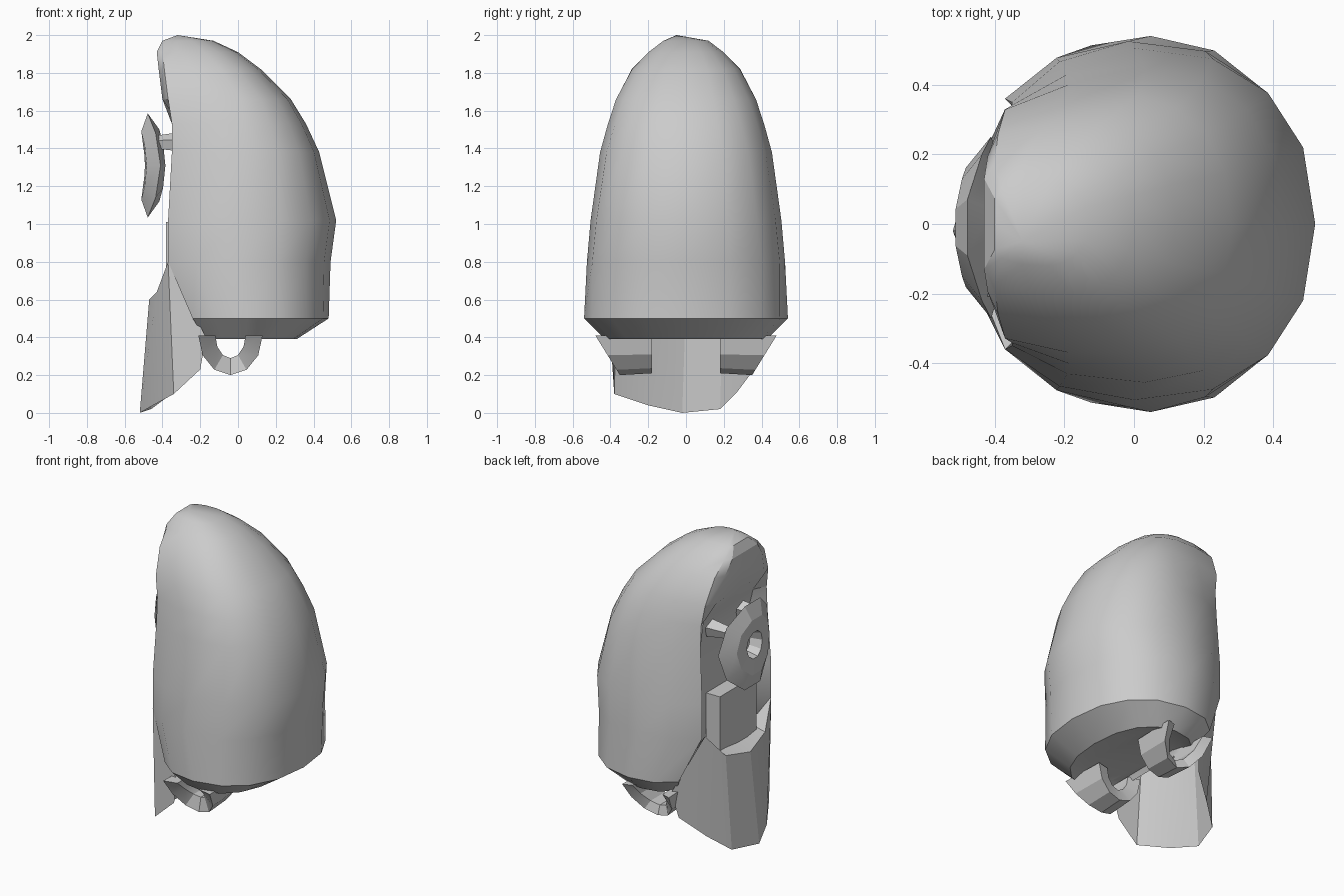
import bpy, bmesh
from math import sin, cos, pi, asin, radians, copysign

default_cube = bpy.data.objects.get("Cube")
if default_cube:
    bpy.data.objects.remove(default_cube, do_unlink=True)

grey = bpy.data.materials.new("plain grey")
grey.use_nodes = True
colour = (0.6, 0.6, 0.6, 1)
grey.diffuse_color = colour
grey.node_tree.nodes["Principled BSDF"].inputs["Base Color"].default_value = colour


def finish(name, bm, angle=32):
    """Turn a bmesh into a shaded, coloured object."""
    bmesh.ops.recalc_face_normals(bm, faces=bm.faces[:])
    mesh = bpy.data.meshes.new(name)
    bm.to_mesh(mesh)
    bm.free()
    mesh.materials.append(grey)
    part = bpy.data.objects.new(name, mesh)
    bpy.context.collection.objects.link(part)
    bpy.ops.object.select_all(action='DESELECT')
    part.select_set(True)
    bpy.context.view_layer.objects.active = part
    bpy.ops.object.shade_smooth_by_angle(angle=radians(angle))
    return part


def bridge(bm, rows, loop=False):
    """Join neighbouring rows of vertices with quads."""
    for low, high in zip(rows, rows[1:]):
        count = len(low)
        for i in range(count if loop else count - 1):
            j = (i + 1) % count
            bm.faces.new((low[i], low[j], high[j], high[i]))


def vertex_row(bm, points):
    return [bm.verts.new(p) for p in points]


def squared(value, power=0.88):
    return copysign(abs(value) ** power, value)


# Hood: stacked rings, each a rounded back joined to a face opening in front
def hood_ring(z, rim_x, middle, back_x, half_width, rim_share, recess):
    end = pi - asin(rim_share)
    front_reach = (middle - rim_x) / -squared(cos(end))
    rim_y = half_width * squared(rim_share)
    steps = 12
    ring = []
    for i in range(steps + 1):
        t = -end + 2 * end * i / steps
        reach = back_x - middle if cos(t) > 0 else front_reach
        ring.append((middle + reach * squared(cos(t)),
                     half_width * squared(sin(t)), z))
    for share in (0.75, 0, -0.75):
        ring.append((rim_x + recess, rim_y * share, z))
    return ring


hood_levels = [  # height, rim x, middle x, back x, half width, rim share, recess
    (0.42, -0.15, 0.00, 0.18, 0.34, 0.75, 0.02),
    (0.39, -0.17, 0.02, 0.31, 0.43, 0.75, 0.02),
    (0.50, -0.24, 0.02, 0.48, 0.54, 0.75, 0.04),
    (0.80, -0.37, 0.02, 0.49, 0.525, 0.65, 0.09),
    (1.02, -0.37, 0.02, 0.52, 0.505, 0.68, 0.09),
    (1.38, -0.35, 0.01, 0.43, 0.455, 0.74, 0.08),
    (1.53, -0.35, -0.02, 0.36, 0.415, 0.80, 0.04),
    (1.66, -0.37, -0.06, 0.28, 0.375, 0.86, -0.03),
    (1.82, -0.39, -0.16, 0.12, 0.29, 0.88, -0.03),
    (1.91, -0.40, -0.22, 0.00, 0.20, 0.85, -0.03),
    (1.97, -0.38, -0.26, -0.13, 0.12, 0.80, -0.02),
]
bm = bmesh.new()
rows = [vertex_row(bm, hood_ring(*level)) for level in hood_levels]
bridge(bm, rows, loop=True)
bm.faces.new(rows[0])
apex = bm.verts.new((-0.32, -0.05, 2.0))
crown = rows[-1]
for i, v in enumerate(crown):
    bm.faces.new((v, crown[(i + 1) % len(crown)], apex))
finish("hood", bm)

# Chin guard: a wrapped plate hanging from the hood, with a ledge on top
bm = bmesh.new()
upper = vertex_row(bm, [
    (-0.17, 0.40, 0.40), (-0.37, 0.33, 0.80), (-0.43, 0.20, 0.64),
    (-0.47, 0, 0.60),
    (-0.43, -0.21, 0.64), (-0.37, -0.36, 0.80), (-0.17, -0.40, 0.40)])
lower = vertex_row(bm, [
    (-0.20, 0.36, 0.23), (-0.34, 0.27, 0.11), (-0.46, 0.18, 0.02),
    (-0.52, -0.02, 0),
    (-0.45, -0.20, 0.04), (-0.34, -0.38, 0.10), (-0.20, -0.38, 0.23)])
bridge(bm, [lower, upper])
ledge = vertex_row(bm, [(-0.28, y, 0.68) for y in (0.32, 0.2, 0, -0.2, -0.34)])
bridge(bm, [upper[1:6], ledge])
finish("chin_guard", bm, angle=25)

# Mouth panel: a shallow block between the chin guard and the eyepiece
bm = bmesh.new()
bmesh.ops.create_cube(bm, size=1)
for v in bm.verts:
    v.co = (-0.33 + 0.1 * v.co.x, 0.38 * v.co.y, 0.82 + 0.38 * v.co.z)
finish("mouth_panel", bm)

# Eyepiece: a ring wrapped around the face, with a hole through the middle
eyepiece_profile = [(0.29, -0.485), (0.19, -0.515), (0.09, -0.50),
                    (0.07, -0.42), (0.20, -0.42)]
bm = bmesh.new()
sides = 10
rows = []
for i in range(sides + 1):
    t = 2 * pi * i / sides
    ring = []
    for r, x in eyepiece_profile:
        y = 0.9 * r * cos(t)
        ring.append((x + 1.1 * y * y, y - 0.01, 1.31 + r * sin(t)))
    rows.append(vertex_row(bm, ring))
bridge(bm, rows, loop=True)
bmesh.ops.remove_doubles(bm, verts=bm.verts[:], dist=0.0005)
finish("eyepiece", bm, angle=25)

# Struts that tie the eyepiece to the face
for name, y in (("front_strut", -0.17), ("back_strut", 0.15)):
    bm = bmesh.new()
    bmesh.ops.create_cone(bm, cap_ends=True, segments=5,
                          radius1=0.06, radius2=0.04, depth=0.14)
    for v in bm.verts:
        v.co = (-0.35 - v.co.z, y + v.co.x, 1.43 + v.co.y)
    finish(name, bm)

# Hanging loops under each side of the hood
for name, side, inner in (("front_loop", -1, 0.08), ("back_loop", 1, 0.11)):
    bm = bmesh.new()
    rows = []
    for i in range(7):
        t = pi * i / 6
        x, drop = cos(t), sin(t)
        outer = 0.48 - 0.13 * drop
        rows.append(vertex_row(bm, [
            (-0.04 + r * x, side * y, 0.41 - (r + 0.04) * drop)
            for r, y in ((0.16, 0.18), (0.17, outer),
                         (inner, outer - 0.02), (inner, 0.20))]))
    bridge(bm, rows, loop=True)
    bm.faces.new(rows[0])
    bm.faces.new(rows[-1])
    finish(name, bm, angle=25)
